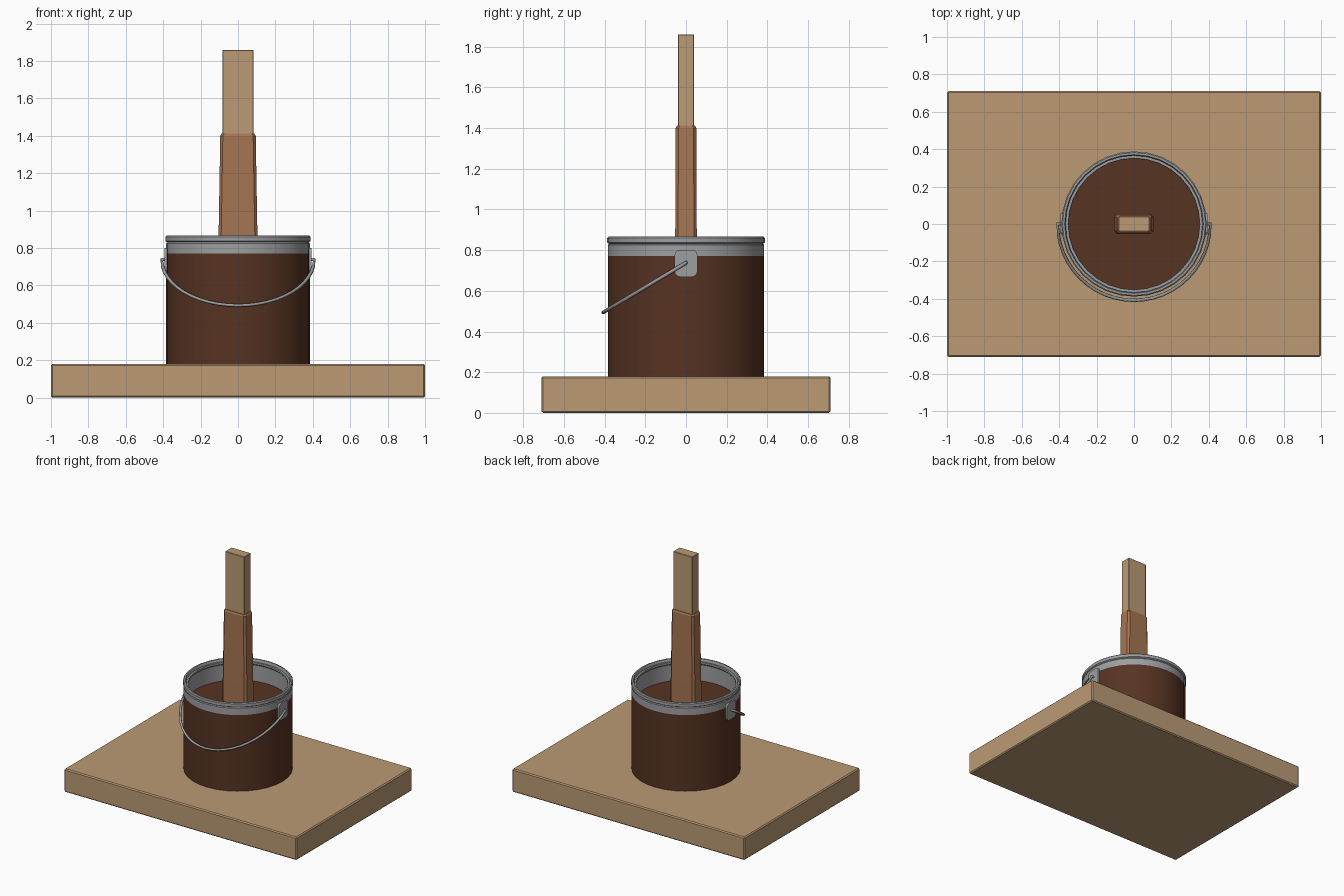
import bpy, bmesh, math

cube = bpy.data.objects.get("Cube")
if cube:
    bpy.data.objects.remove(cube, do_unlink=True)


def material(name, rgb):
    lin = [((c / 255 + 0.055) / 1.055) ** 2.4 for c in rgb] + [1.0]
    m = bpy.data.materials.new(name)
    m.use_nodes = True
    m.diffuse_color = lin
    m.node_tree.nodes["Principled BSDF"].inputs["Base Color"].default_value = lin
    return m


WOOD = material("pale wood", (187, 155, 117))
PAINT = material("dark brown paint", (86, 51, 34))
COAT = material("thin brown stain", (166, 117, 82))
METAL = material("grey metal", (158, 159, 161))


def finish(name, bm, mat, smooth=False):
    bmesh.ops.recalc_face_normals(bm, faces=bm.faces)
    me = bpy.data.meshes.new(name)
    bm.to_mesh(me)
    bm.free()
    me.materials.append(mat)
    ob = bpy.data.objects.new(name, me)
    bpy.context.collection.objects.link(ob)
    if smooth:
        bpy.ops.object.select_all(action='DESELECT')
        ob.select_set(True)
        bpy.context.view_layer.objects.active = ob
        bpy.ops.object.shade_smooth_by_angle(angle=math.radians(35))
    return ob


def box(name, lo, hi, mat, bevel):
    bm = bmesh.new()
    bmesh.ops.create_cube(bm, size=1)
    for v in bm.verts:
        v.co = [(a + b) / 2 + c * (b - a) for a, b, c in zip(lo, hi, v.co)]
    bmesh.ops.bevel(bm, geom=bm.edges[:], offset=bevel, segments=1, affect='EDGES')
    return finish(name, bm, mat)


def loft(bm, rings):
    """Bridge successive closed rings of points."""
    rows = [[bm.verts.new(p) for p in ring] for ring in rings]
    n = len(rows[0])
    for a, b in zip(rows, rows[1:]):
        for i in range(n):
            j = (i + 1) % n
            bm.faces.new((a[i], a[j], b[j], b[i]))
    return rows


def lathe(name, profile, mat, cap_start=False, cap_end=False, n=32):
    bm = bmesh.new()
    rows = loft(bm, [[(r * math.cos(2 * math.pi * i / n), r * math.sin(2 * math.pi * i / n), z)
                      for i in range(n)] for r, z in profile])
    if cap_start:
        bm.faces.new(rows[0])
    if cap_end:
        bm.faces.new(rows[-1])
    return finish(name, bm, mat, smooth=True)


# Wooden board
box("board", (-1, -0.71, 0), (1, 0.71, 0.18), WOOD, 0.008)

# Can: painted outer wall, metal rim and lining, paint surface
lathe("can_wall", [(0.384, 0.1), (0.384, 0.772)], PAINT, cap_start=True)
lathe("can_rim", [(0.384, 0.772), (0.384, 0.825), (0.379, 0.831), (0.388, 0.837),
                  (0.388, 0.860), (0.382, 0.866), (0.371, 0.866), (0.366, 0.858),
                  (0.366, 0.845), (0.352, 0.845), (0.350, 0.835), (0.358, 0.825),
                  (0.358, 0.68)], METAL)
lathe("paint_surface", [(0.358, 0.66), (0.358, 0.70)], PAINT, cap_end=True)

# Stirring stick
box("stick", (-0.083, -0.04, 0.4), (0.083, 0.04, 1.86), WOOD, 0.003)


# Stained coat on the lower stick, an octagonal sleeve flaring downward
def chamfered(hx, hy, z, c=0.014):
    pts = [(hx, hy - c), (hx - c, hy), (c - hx, hy), (-hx, hy - c),
           (-hx, c - hy), (c - hx, -hy), (hx - c, -hy), (hx, c - hy)]
    return [(x, y, z) for x, y in pts]


bm = bmesh.new()
rows = loft(bm, [chamfered(0.106, 0.053, 0.60), chamfered(0.104, 0.053, 0.86),
                 chamfered(0.099, 0.052, 1.15), chamfered(0.095, 0.051, 1.40),
                 chamfered(0.088, 0.045, 1.412)])
bm.faces.new(rows[0])
bm.faces.new(rows[-1])
finish("stained_sleeve", bm, COAT)

# Ears with rounded corners, and pivot studs
for side, s in (("left", 1), ("right", -1)):
    bm = bmesh.new()
    outline = []
    for k, (cy, cz) in enumerate([(0.03, 0.775), (-0.03, 0.775), (-0.03, 0.695), (0.03, 0.695)]):
        for i in range(4):
            a = math.pi / 2 * (k + i / 3)
            outline.append((cy + 0.026 * math.cos(a), cz + 0.026 * math.sin(a)))
    rows = loft(bm, [[(s * x, y, z) for y, z in outline] for x in (0.37, 0.393)])
    bm.faces.new(rows[0])
    bm.faces.new(rows[1])
    finish(side + "_ear", bm, METAL)

# Wire bail, a tilted half hoop whose ends turn into the ears
path = [(0.385, 0.0, 0.738)]
for i in range(25):
    a = math.pi * i / 24
    y = -0.408 * math.sin(a)
    path.append((0.408 * math.cos(a), y, 0.738 + 0.6 * y))
path.append((-0.385, 0.0, 0.738))
cu = bpy.data.curves.new("bail", 'CURVE')
cu.dimensions = '3D'
cu.bevel_depth = 0.009
cu.bevel_resolution = 1
cu.use_fill_caps = True
sp = cu.splines.new('POLY')
sp.points.add(len(path) - 1)
for p, co in zip(sp.points, path):
    p.co = (*co, 1)
cu.materials.append(METAL)
bpy.context.collection.objects.link(bpy.data.objects.new("bail", cu))
